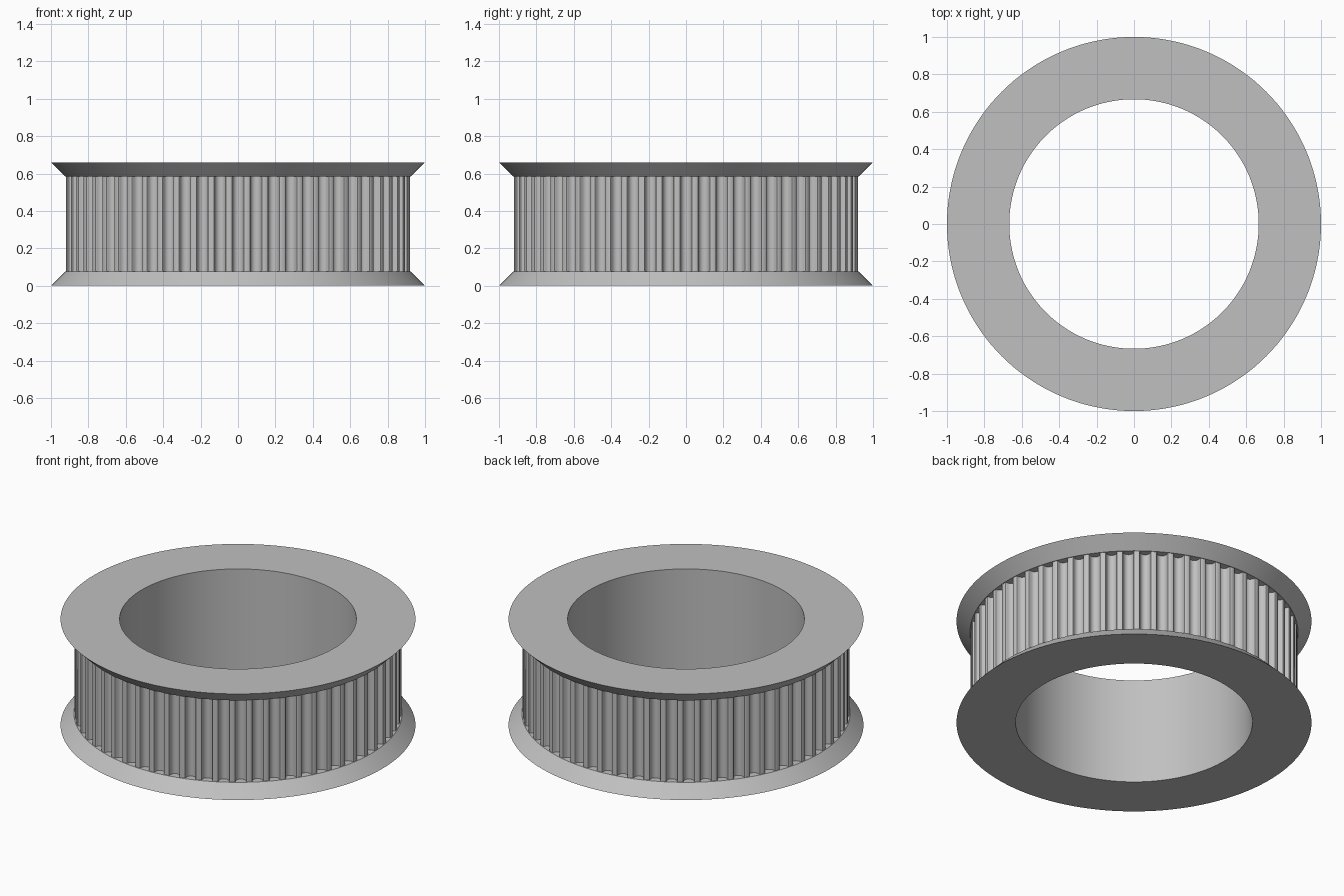
import bpy, bmesh
from math import cos, sin, pi, radians

cube = bpy.data.objects.get("Cube")
if cube:
    bpy.data.objects.remove(cube, do_unlink=True)

HEIGHT, LIP = 0.66, 0.075
BORE, RIM, NECK, CORE = 0.667, 1.0, 0.925, 0.87
TOOTH_R, TEETH = 0.92, 60
SEGMENTS = 144

grey = bpy.data.materials.new("metal grey")
grey.use_nodes = True
colour = (0.53, 0.53, 0.53, 1)
grey.diffuse_color = colour
grey.node_tree.nodes["Principled BSDF"].inputs["Base Color"].default_value = colour


def bridge_object(name, rings, angle):
    """Join a closed cycle of equal-length point rings into a smooth-shaded solid."""
    bm = bmesh.new()
    loops = [[bm.verts.new(p) for p in ring] for ring in rings]
    count = len(loops[0])
    for a, b in zip(loops, loops[1:] + loops[:1]):
        for i in range(count):
            j = (i + 1) % count
            bm.faces.new((a[i], a[j], b[j], b[i]))
    bmesh.ops.recalc_face_normals(bm, faces=bm.faces)
    mesh = bpy.data.meshes.new(name)
    bm.to_mesh(mesh)
    bm.free()
    mesh.materials.append(grey)
    obj = bpy.data.objects.new(name, mesh)
    bpy.context.collection.objects.link(obj)
    bpy.ops.object.select_all(action="DESELECT")
    obj.select_set(True)
    bpy.context.view_layer.objects.active = obj
    bpy.ops.object.shade_smooth_by_angle(angle=radians(angle))
    return obj


def circle(r, z):
    return [(r * cos(2 * pi * i / SEGMENTS), r * sin(2 * pi * i / SEGMENTS), z)
            for i in range(SEGMENTS)]


# Spool: bore, core and both bevelled flanges from one revolved profile
profile = [(BORE, 0), (RIM, 0), (NECK, LIP), (CORE, LIP),
           (CORE, HEIGHT - LIP), (NECK, HEIGHT - LIP), (RIM, HEIGHT), (BORE, HEIGHT)]
bridge_object("flanged_spool", [circle(r, z) for r, z in profile], 30)

# One round-bottomed groove as (sideways, radial) points, with eased tooth corners
GROOVE_R, STEPS = 0.029, 8
half = [(0.036, TOOTH_R), (0.032, TOOTH_R - 0.002), (0.030, TOOTH_R - 0.006)]
arc = [(-GROOVE_R * cos(pi * k / STEPS), TOOTH_R - 0.011 - GROOVE_R * sin(pi * k / STEPS))
       for k in range(STEPS + 1)]
groove = [(-s, r) for s, r in half] + arc + half[::-1]

# Toothed ring: the groove repeated around the core, ends sunk into the flanges
outline, inner = [], []
for t in range(TEETH):
    a = 2 * pi * t / TEETH
    for s, r in groove:
        outline.append((r * cos(a) - s * sin(a), r * sin(a) + s * cos(a)))
        b = a + s / r
        inner.append((0.85 * cos(b), 0.85 * sin(b)))
low, high = LIP - 0.004, HEIGHT - LIP + 0.004
bridge_object("toothed_ring", [[(x, y, z) for x, y in pts] for pts, z in
                               ((inner, low), (outline, low), (outline, high), (inner, high))], 30)
